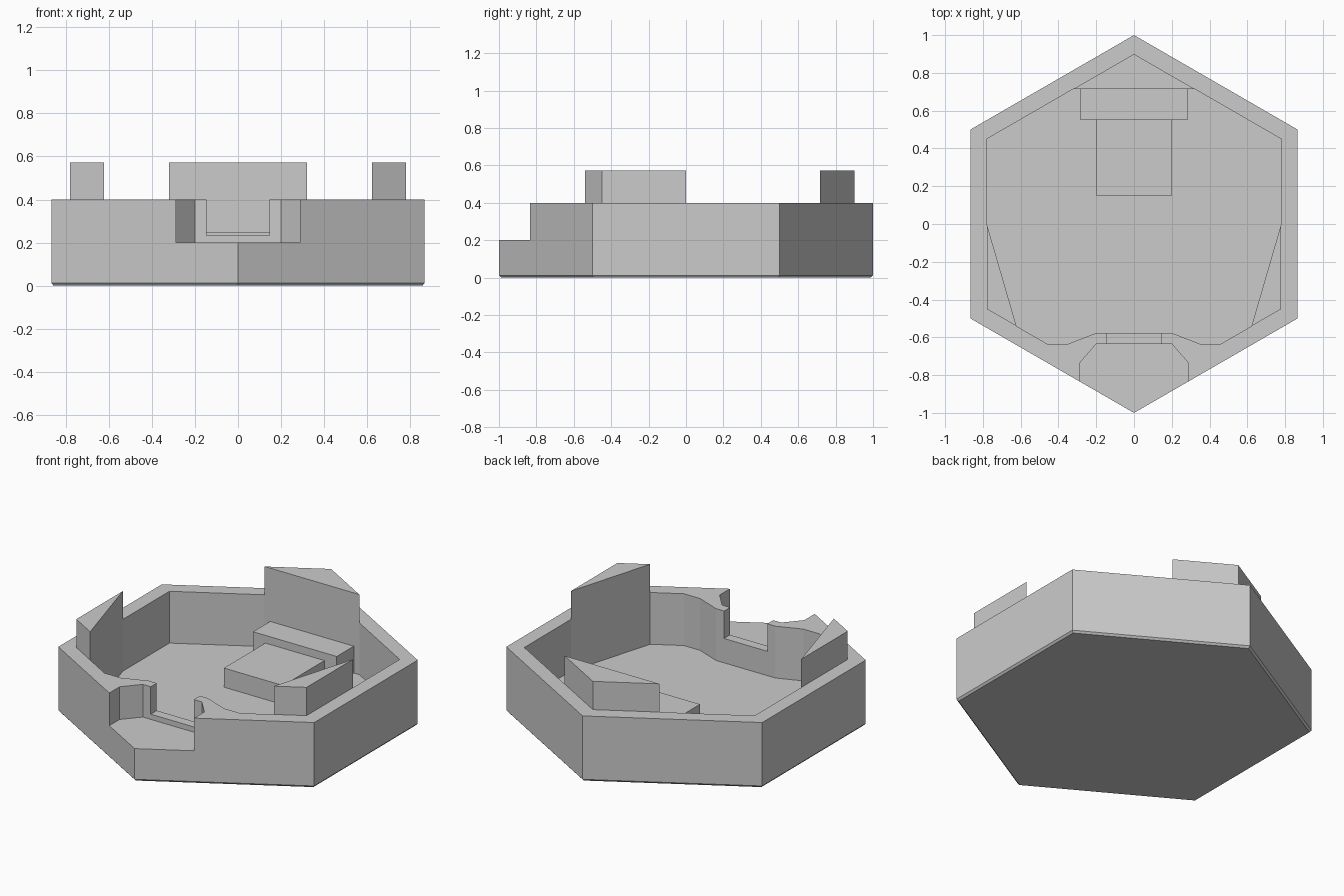
import bpy, bmesh, math

if "Cube" in bpy.data.objects:
    bpy.data.objects.remove(bpy.data.objects["Cube"])

grey = bpy.data.materials.new("plain grey")
grey.diffuse_color = (0.6, 0.6, 0.6, 1)
grey.use_nodes = True
grey.node_tree.nodes["Principled BSDF"].inputs["Base Color"].default_value = grey.diffuse_color

RIM, FLOOR, TOP, CHAMFER = 0.40, 0.083, 0.573, 0.012
S = math.sqrt(3)


def loft(name, rings):
    """Closed solid through stacked (outline, z) rings, counter-clockwise."""
    bm = bmesh.new()
    loops = [[bm.verts.new((x, y, z)) for x, y in pts] for pts, z in rings]
    n = len(loops[0])
    for a, b in zip(loops, loops[1:]):
        for i in range(n):
            j = (i + 1) % n
            bm.faces.new((a[i], a[j], b[j], b[i]))
    bm.faces.new(loops[0][::-1])
    bm.faces.new(loops[-1])
    bmesh.ops.recalc_face_normals(bm, faces=bm.faces)
    me = bpy.data.meshes.new(name)
    bm.to_mesh(me)
    bm.free()
    me.materials.append(grey)
    ob = bpy.data.objects.new(name, me)
    bpy.context.collection.objects.link(ob)
    return ob


def prism(name, pts, z0, z1):
    return loft(name, [(pts, z0), (pts, z1)])


def hexagon(r):
    return [(r * math.cos(math.radians(a)), r * math.sin(math.radians(a)))
            for a in range(30, 390, 60)]


def mirrored(half):
    """Full outline from its right half, listed front to back."""
    return half + [(-x, y) for x, y in reversed(half)]


def rect(w, y0, y1):
    return [(-w, y0), (w, y0), (w, y1), (-w, y1)]


def inner(x, sign):
    """Point on the inner hexagon's slanted edge."""
    return (x, sign * (0.9 - abs(x) / S))


# Hexagonal tray with a chamfered bottom edge
tray = loft("tray", [(hexagon(1 - CHAMFER), 0), (hexagon(1), CHAMFER), (hexagon(1), RIM)])

# Cavity, front shelf notch and slot through the front lip
side = 0.45 * S
cutters = [
    prism("cavity_cutter", mirrored([(0.2, -0.577), (0.35, -0.635), inner(0.459, -1),
                                     inner(0.622, -1), (side, 0), (side, 0.45),
                                     inner(0.32, 1)]), FLOOR, 0.7),
    prism("shelf_cutter", mirrored([(0.287, -1.2), (0.287, -0.735), (0.2, -0.635)]), 0.2, 0.7),
    prism("slot_cutter", rect(0.146, -0.68, -0.5), 0.232, 0.7),
]
for c in cutters:
    m = tray.modifiers.new(c.name, 'BOOLEAN')
    m.operation, m.solver, m.object = 'DIFFERENCE', 'EXACT', c
bpy.context.view_layer.update()
tray_mesh = bpy.data.meshes.new_from_object(
    tray.evaluated_get(bpy.context.evaluated_depsgraph_get()))
tray.modifiers.clear()
tray.data = tray_mesh
for c in cutters:
    bpy.data.objects.remove(c)

# Raised corner stops: one at the back, one on each side
prism("back_stop", [inner(-0.32, 1), inner(0.32, 1), (0, 0.9)], RIM, TOP)
wedge = [inner(0.622, -1), (side, -0.45), (side, 0)]
prism("right_stop", wedge, RIM, TOP)
prism("left_stop", [(-x, y) for x, y in reversed(wedge)], RIM, TOP)

# Stepped block on the floor against the back stop
prism("low_block", rect(0.2, 0.15, 0.55), FLOOR - 0.01, 0.2)
prism("high_block", rect(0.283, 0.55, 0.7152), FLOOR - 0.01, 0.247)
